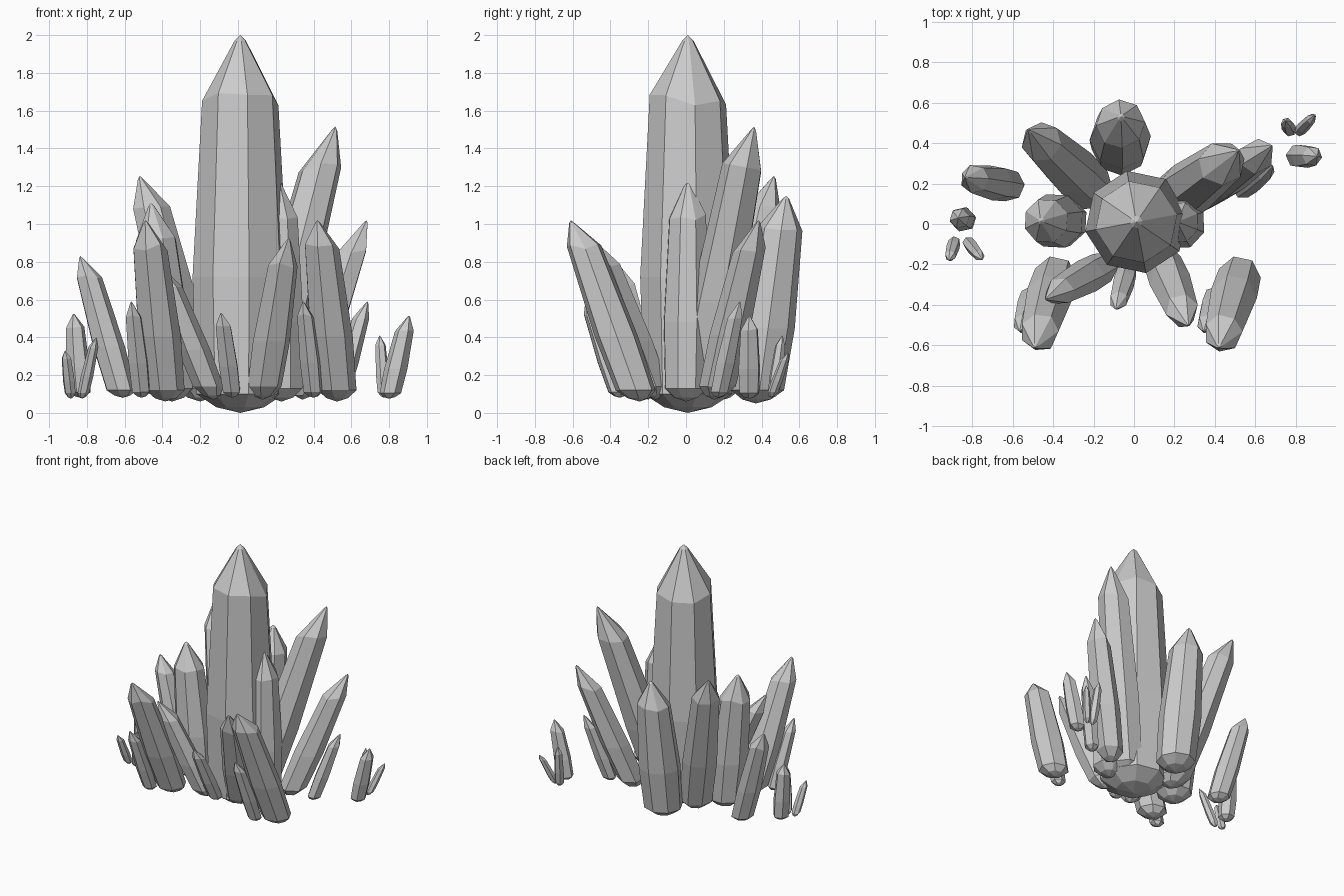
import bpy, bmesh, math, random

if "Cube" in bpy.data.objects:
    bpy.data.objects.remove(bpy.data.objects["Cube"])

random.seed(4)


def crystal(name, base, tip, r, sides=6, shoulder=0.83, foot=0.07):
    """Leaning crystal built from level rings: shallow foot, bulging shaft, pointed cap."""
    h = tip[2] - base[2]
    rim = foot / h
    # (height fraction, radius) of each ring
    profile = [(rim * 0.3, r * 0.5), (rim, r * 0.92), (0.36, r),
               (shoulder, r * 0.8), (0.985, r * 0.12)]
    bm = bmesh.new()
    turn = random.uniform(0, math.tau / sides)
    rings = []
    for k, (t, rad) in enumerate(profile):
        ring = []
        for i in range(sides):
            a = turn + math.tau * i / sides
            dz = random.uniform(-0.02, 0.02) if k == 3 else 0
            f = t + dz
            # the shaft leans a little less than the overhanging tip
            lean = f * 0.94 if k < 4 else f
            ring.append(bm.verts.new((
                base[0] + (tip[0] - base[0]) * lean + rad * math.cos(a),
                base[1] + (tip[1] - base[1]) * lean + rad * math.sin(a),
                base[2] + h * f)))
        rings.append(ring)
    for lo, hi in zip(rings, rings[1:]):
        for i in range(sides):
            j = (i + 1) % sides
            bm.faces.new((lo[i], lo[j], hi[j], hi[i]))
    # close foot and tip with fans
    top = bm.verts.new(tip)
    bottom = bm.verts.new(base)
    for i in range(sides):
        j = (i + 1) % sides
        bm.faces.new((rings[-1][i], rings[-1][j], top))
        bm.faces.new((rings[0][j], rings[0][i], bottom))
    bmesh.ops.recalc_face_normals(bm, faces=bm.faces)
    me = bpy.data.meshes.new(name)
    bm.to_mesh(me)
    bm.free()
    ob = bpy.data.objects.new(name, me)
    bpy.context.collection.objects.link(ob)


# central spire
crystal("main_crystal", (0.012, 0.01, 0), (0.012, 0.01, 2.0), 0.257, 8, 0.83, 0.1)

# inner crystals leaning out from the spire
crystal("tall_back_right_crystal", (0.12, 0.06, 0.06), (0.515, 0.36, 1.515), 0.14, 7, 0.85)
crystal("tall_back_left_crystal", (-0.2, 0.165, 0.06), (-0.52, 0.465, 1.255), 0.127, 7, 0.85)
crystal("back_crystal", (-0.07, 0.37, 0.05), (-0.065, 0.53, 1.15), 0.152, 8)
crystal("right_crystal", (0.23, 0.0, 0.06), (0.215, 0.01, 1.23), 0.13, 8)
crystal("left_crystal", (-0.35, 0.015, 0.06), (-0.46, 0.015, 1.11), 0.14, 8)
crystal("mid_right_crystal", (0.34, 0.15, 0.07), (0.68, 0.385, 1.02), 0.105, 6)
crystal("front_right_inner_crystal", (0.13, -0.16, 0.07), (0.268, -0.5, 0.925), 0.102, 6)
crystal("front_left_inner_crystal", (-0.13, -0.2, 0.07), (-0.435, -0.37, 0.8), 0.088, 6)
crystal("front_small_crystal", (-0.03, -0.22, 0.08), (-0.09, -0.42, 0.53), 0.056, 6, 0.83, 0.03)

# paired front crystals, each with a small companion
for side, dx in (("right", 0.0), ("left", -0.91)):
    crystal(f"front_{side}_crystal", (0.525 + dx, -0.245, 0.06), (0.42 + dx, -0.61, 1.02), 0.118, 7, 0.85, 0.06)
    crystal(f"front_{side}_companion", (0.4 + dx, -0.35, 0.08), (0.345 + dx, -0.53, 0.59), 0.056, 6, 0.85, 0.03)

# outer crystals
crystal("outer_left_crystal", (-0.61, 0.19, 0.08), (-0.835, 0.23, 0.83), 0.088, 7, 0.85, 0.04)
crystal("outer_right_crystal", (0.53, 0.17, 0.08), (0.685, 0.285, 0.59), 0.056, 6, 0.83, 0.03)

# tiny stray clusters: base, tip, radius
shards = [((0.8, 0.335, 0.075), (0.905, 0.335, 0.515), 0.062),
          ((0.772, 0.46, 0.08), (0.75, 0.51, 0.41), 0.035),
          ((0.81, 0.45, 0.08), (0.895, 0.54, 0.32), 0.03),
          ((-0.835, 0.02, 0.08), (-0.87, 0.03, 0.525), 0.063),
          ((-0.885, -0.08, 0.075), (-0.915, -0.18, 0.33), 0.033),
          ((-0.825, -0.085, 0.075), (-0.75, -0.175, 0.4), 0.033)]
for n, (b, t, r) in enumerate(shards):
    crystal(f"small_shard_{n + 1}", b, t, r, 6, 0.83, 0.03)
